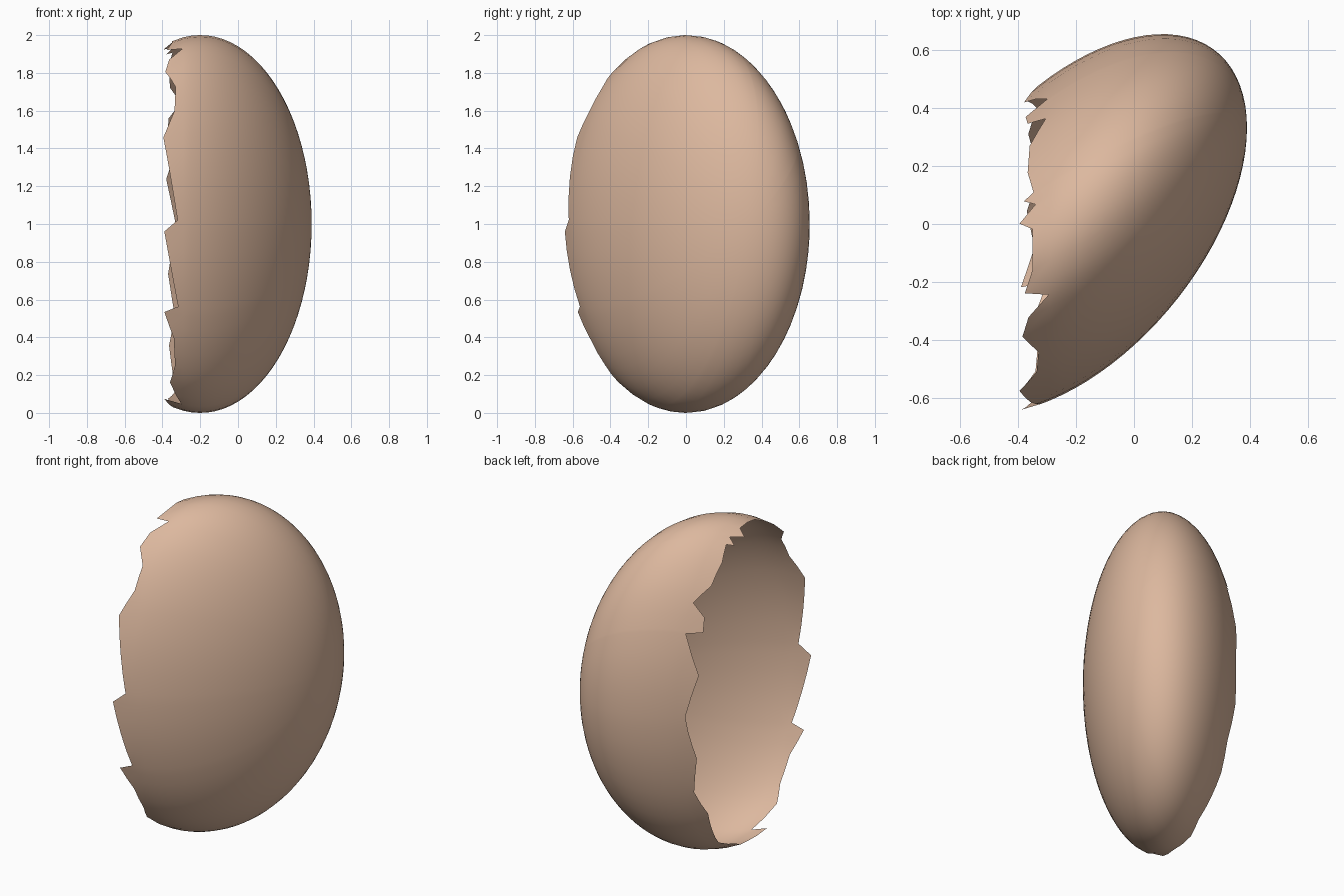
import bpy, bmesh, math

cube = bpy.data.objects.get("Cube")
if cube:
    bpy.data.objects.remove(cube, do_unlink=True)

# Egg ellipsoid: centre, reach along x, slant of y with x, width across the slant
CX, RX, SLANT, WIDTH = -0.2, 0.59, 0.563, 0.565
ROWS, STEP = 24, 7.5

# Broken rim: angle around the opening, x of the crack
RIM = [(0, -.33), (14.5, -.38), (29, -.30), (30, -.374), (35.7, -.367), (40.5, -.305),
       (48.5, -.36), (60, -.367), (69.5, -.347), (70.5, -.38), (74.5, -.34), (78, -.395),
       (83, -.35), (97.7, -.35), (105, -.377), (110, -.295), (115, -.364), (122, -.385),
       (132, -.33), (142, -.336), (151, -.395), (178.8, -.32), (182.4, -.39),
       (206.5, -.317), (209.5, -.39), (218.5, -.34), (230, -.333), (240.5, -.36),
       (255, -.30), (258, -.39), (270, -.344), (285, -.37), (295, -.33), (318, -.365),
       (330, -.335), (344, -.37), (355, -.34), (360, -.33)]


def shell_point(phi, theta):
    u, s = RX * math.cos(phi), math.sin(phi)
    return (CX + u, SLANT * u + WIDTH * s * math.cos(theta), 1 + s * math.sin(theta))


def crack_angle(x):
    return math.acos((x - CX) / RX)


# Columns: every crack corner, with long gaps subdivided
columns = []
for (a0, x0), (a1, x1) in zip(RIM, RIM[1:]):
    n = max(1, math.ceil((a1 - a0) / STEP))
    for i in range(n):
        t = i / n
        columns.append((math.radians(a0 + (a1 - a0) * t), x0 + (x1 - x0) * t))

# Shell surface from the closed end to the broken rim
bm = bmesh.new()
pole = bm.verts.new(shell_point(0, 0))
smooth_end = crack_angle(-.29)
grid = []
for theta, x in columns:
    phis = [smooth_end * (r + 1) / ROWS for r in range(ROWS)] + [crack_angle(x)]
    grid.append([bm.verts.new(shell_point(p, theta)) for p in phis])
for i, a in enumerate(grid):
    b = grid[(i + 1) % len(grid)]
    bm.faces.new((pole, a[0], b[0]))
    for r in range(ROWS):
        bm.faces.new((a[r], a[r + 1], b[r + 1], b[r]))
for f in bm.faces:
    f.smooth = True
mesh = bpy.data.meshes.new("broken_eggshell")
bm.to_mesh(mesh)
bm.free()
shell = bpy.data.objects.new("broken_eggshell", mesh)
bpy.context.collection.objects.link(shell)

# Shell colour
color = (0.72, 0.48, 0.345, 1)
mat = bpy.data.materials.new("eggshell_tan")
mat.use_nodes = True
mat.diffuse_color = color
for node in mat.node_tree.nodes:
    if node.type == "BSDF_PRINCIPLED":
        node.inputs["Base Color"].default_value = color
        node.inputs["Roughness"].default_value = 0.7
mesh.materials.append(mat)
